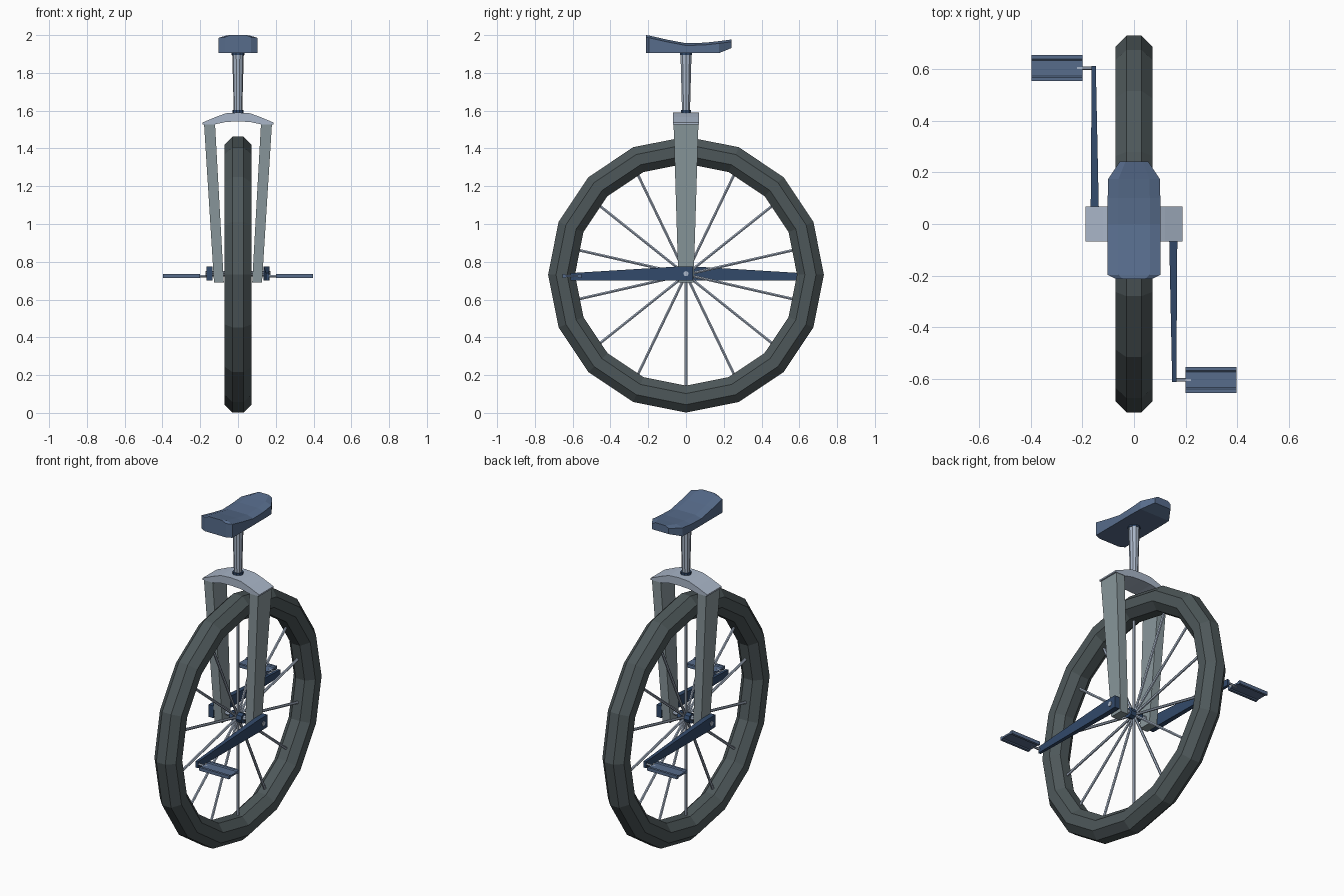
import bpy, bmesh, math
from math import sin, cos, pi
from mathutils import Vector

if "Cube" in bpy.data.objects:
    bpy.data.objects.remove(bpy.data.objects["Cube"])


def material(name, rgb):
    m = bpy.data.materials.new(name)
    m.diffuse_color = (*rgb, 1)
    m.use_nodes = True
    m.node_tree.nodes["Principled BSDF"].inputs["Base Color"].default_value = m.diffuse_color
    return m


RUBBER = material("dark grey rubber", (0.076, 0.097, 0.102))
STEEL = material("grey fork steel", (0.25, 0.31, 0.33))
LIGHT = material("pale blue metal", (0.40, 0.47, 0.58))
NAVY = material("dark navy", (0.032, 0.068, 0.145))
BLUE = material("slate blue", (0.095, 0.15, 0.26))

HUB_Z, R = 0.732, 0.73


def loft(name, rings, mat, closed=False):
    """Skin a list of equal-length point rings; cap the ends unless closed."""
    bm = bmesh.new()
    vs = [[bm.verts.new(p) for p in ring] for ring in rings]
    n, m = len(vs), len(vs[0])
    for i in range(n if closed else n - 1):
        a, b = vs[i], vs[(i + 1) % n]
        for j in range(m):
            k = (j + 1) % m
            bm.faces.new((a[j], a[k], b[k], b[j]))
    if not closed:
        bm.faces.new(vs[0])
        bm.faces.new(vs[-1])
    bmesh.ops.recalc_face_normals(bm, faces=bm.faces)
    me = bpy.data.meshes.new(name)
    bm.to_mesh(me)
    bm.free()
    me.materials.append(mat)
    ob = bpy.data.objects.new(name, me)
    bpy.context.collection.objects.link(ob)
    return ob


def rod(name, stations, mat, sides=8):
    """Round rod through (point, radius) stations lying on one straight line."""
    p0, p1 = Vector(stations[0][0]), Vector(stations[-1][0])
    q = (p1 - p0).to_track_quat('Z', 'Y')
    rings = []
    for p, r in stations:
        rings.append([Vector(p) + q @ Vector((r * cos(2 * pi * j / sides), r * sin(2 * pi * j / sides), 0))
                      for j in range(sides)])
    return loft(name, rings, mat)


# Tyre: octagonal section swept round the hub
section = [(0.077 * cos(pi / 8 + k * pi / 4), 0.077 * sin(pi / 8 + k * pi / 4)) for k in range(8)]
rim = R - section[0][0]
loft("tyre", [[(x, (rim + r) * cos(a), HUB_Z + (rim + r) * sin(a)) for r, x in section]
              for a in (2 * pi * i / 16 for i in range(16))], RUBBER, closed=True)

# Spokes
for i in range(14):
    a = -pi / 2 + 2 * pi * i / 14
    rod(f"spoke_{i + 1}", [((0, r * cos(a), HUB_Z + r * sin(a)), 0.008) for r in (0.015, 0.6)], LIGHT, 6)

# Hub and axle
rod("hub", [((-0.04, 0, HUB_Z), 0.03), ((0.04, 0, HUB_Z), 0.03)], NAVY)
rod("axle", [((-0.172, 0, HUB_Z + 0.005), 0.014), ((0.172, 0, HUB_Z + 0.005), 0.014)], LIGHT)


def rect(x0, x1, y, z):
    return [(x0, -y, z), (x1, -y, z), (x1, y, z), (x0, y, z)]


# Parts that come in pairs; cranks and pedals are half a turn apart
for side, s in (("right", 1), ("left", -1)):
    loft(f"{side}_fork_leg", [rect(s * 0.075, s * 0.127, 0.04, 0.69),
                              rect(s * 0.122, s * 0.18, 0.066, 1.535)], STEEL)

    # Crank: tall square boss at the axle, tapering to the pedal end
    loft(f"{side}_crank", [[(s * x0, s * y, z0), (s * x1, s * y, z0), (s * x1, s * y, z1), (s * x0, s * y, z1)]
                           for y, x0, x1, z0, z1 in ((0.038, 0.136, 0.168, 0.702, 0.775),
                                                     (-0.04, 0.136, 0.168, 0.700, 0.775),
                                                     (-0.612, 0.148, 0.164, 0.702, 0.74))], NAVY)

    rod(f"{side}_pedal_axle", [((s * 0.15, s * -0.604, 0.723), 0.007),
                               ((s * 0.22, s * -0.604, 0.723), 0.007)], LIGHT, 6)

    # Pedal: flat plate with raised long edges
    top = [(-0.05, 0.010), (-0.036, 0.010), (-0.03, 0.005), (0.03, 0.005), (0.036, 0.010), (0.05, 0.010)]
    outline = top + [(y, -z) for y, z in reversed(top)]
    loft(f"{side}_pedal", [[(s * x, s * (-0.604 + y), 0.724 + z) for y, z in outline]
                           for x in (0.2, 0.397)], BLUE)

# Fork crown: shallow arch over the wheel
half = [(0.188, 1.528, 1.537), (0.12, 1.528, 1.566), (0.065, 1.54, 1.586), (0, 1.543, 1.59)]
arch = [(-x, b, t) for x, b, t in half] + half[-2::-1]
loft("fork_crown", [[(x, -0.068, b), (x, 0.068, b), (x, 0.068, t), (x, -0.068, t)] for x, b, t in arch], LIGHT)

# Seat post with a collar at each end
rod("seat_post", [((0, 0, 1.585), 0.022), ((0, 0, 1.91), 0.031)], LIGHT, 10)
rod("lower_collar", [((0, 0, 1.585), 0.029), ((0, 0, 1.603), 0.029)], NAVY, 10)
rod("upper_collar", [((0, 0, 1.896), 0.034), ((0, 0, 1.91), 0.034)], NAVY, 10)

# Seat: cross-sections from front to back (y, half width, bottom, top)
stations = [(-0.213, 0.07, 1.905, 2.0), (-0.197, 0.102, 1.905, 1.998), (-0.1, 0.102, 1.905, 1.976),
            (0, 0.102, 1.905, 1.957), (0.1, 0.102, 1.905, 1.96), (0.175, 0.1, 1.905, 1.968),
            (0.242, 0.055, 1.932, 1.977)]
loft("seat", [[(-w, y, b), (w, y, b), (w, y, t - 0.012), (w * 0.6, y, t), (-w * 0.6, y, t), (-w, y, t - 0.012)]
              for y, w, b, t in stations], BLUE)
